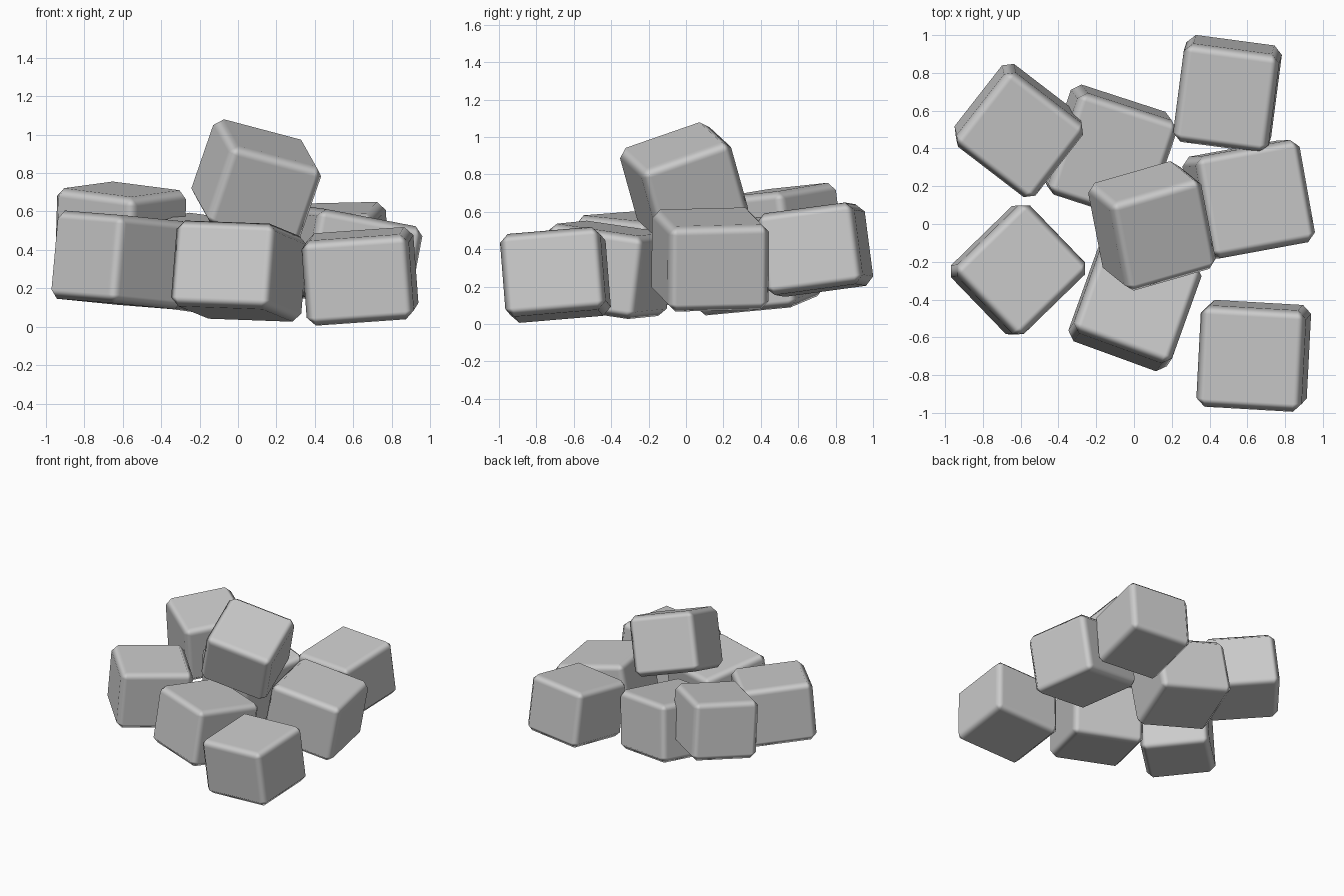
import bpy, bmesh, math
from mathutils import Vector, Matrix

if "Cube" in bpy.data.objects:
    bpy.data.objects.remove(bpy.data.objects["Cube"])

BEVEL = 0.045

# name: (centre), (width, depth, height), yaw in degrees, lean of the top (x, y)
CUBES = {
    "cube_back_left":   ((-0.61, 0.495, 0.493), (0.53, 0.50, 0.45), -37.5, (0.03, -0.13)),
    "cube_back_middle": ((-0.13, 0.375, 0.32), (0.56, 0.57, 0.45), -18, (0.096, -0.126)),
    "cube_back_right":  ((0.495, 0.69, 0.398), (0.51, 0.53, 0.44), -7.6, (-0.04, -0.13)),
    "cube_right":       ((0.607, 0.13, 0.345), (0.57, 0.55, 0.465), 10.4, (0.19, 0.01)),
    "cube_front_left":  ((-0.614, -0.243, 0.348), (0.51, 0.54, 0.46), -46, (0.09, 0.01)),
    "cube_front_middle": ((0.005, -0.42, 0.29), (0.555, 0.555, 0.45), -20, (0.08, 0.12)),
    "cube_front_right": ((0.634, -0.698, 0.263), (0.56, 0.54, 0.445), -3.3, (-0.075, -0.08)),
    "cube_top":         ((0.095, -0.01, 0.752), (0.52, 0.515, 0.45), 16, (0.345, -0.28)),
}


def soft_cube(name, centre, size, yaw, lean):
    """Box with bevelled edges, turned by yaw and tipped so its up axis leans."""
    bm = bmesh.new()
    bmesh.ops.create_cube(bm, size=1)
    bmesh.ops.scale(bm, vec=size, verts=bm.verts)
    mesh = bpy.data.meshes.new(name)
    bm.to_mesh(mesh)
    bm.free()
    mesh.polygons.foreach_set("use_smooth", [True] * len(mesh.polygons))

    # orientation from the leaning up axis and the yaw direction
    up = Vector((lean[0], lean[1], 1)).normalized()
    turn = math.radians(yaw)
    across = Vector((math.cos(turn), math.sin(turn), 0))
    across.z = -(across.x * lean[0] + across.y * lean[1])
    across.normalize()
    back = up.cross(across)
    rot = Matrix((across, back, up)).transposed().to_4x4()

    obj = bpy.data.objects.new(name, mesh)
    bpy.context.collection.objects.link(obj)
    obj.matrix_world = Matrix.Translation(centre) @ rot

    bevel = obj.modifiers.new("soft_edges", 'BEVEL')
    bevel.width = BEVEL
    bevel.segments = 1
    bevel.harden_normals = True
    return obj


# pile of eight tumbled cubes
for cube_name, params in CUBES.items():
    soft_cube(cube_name, *params)
